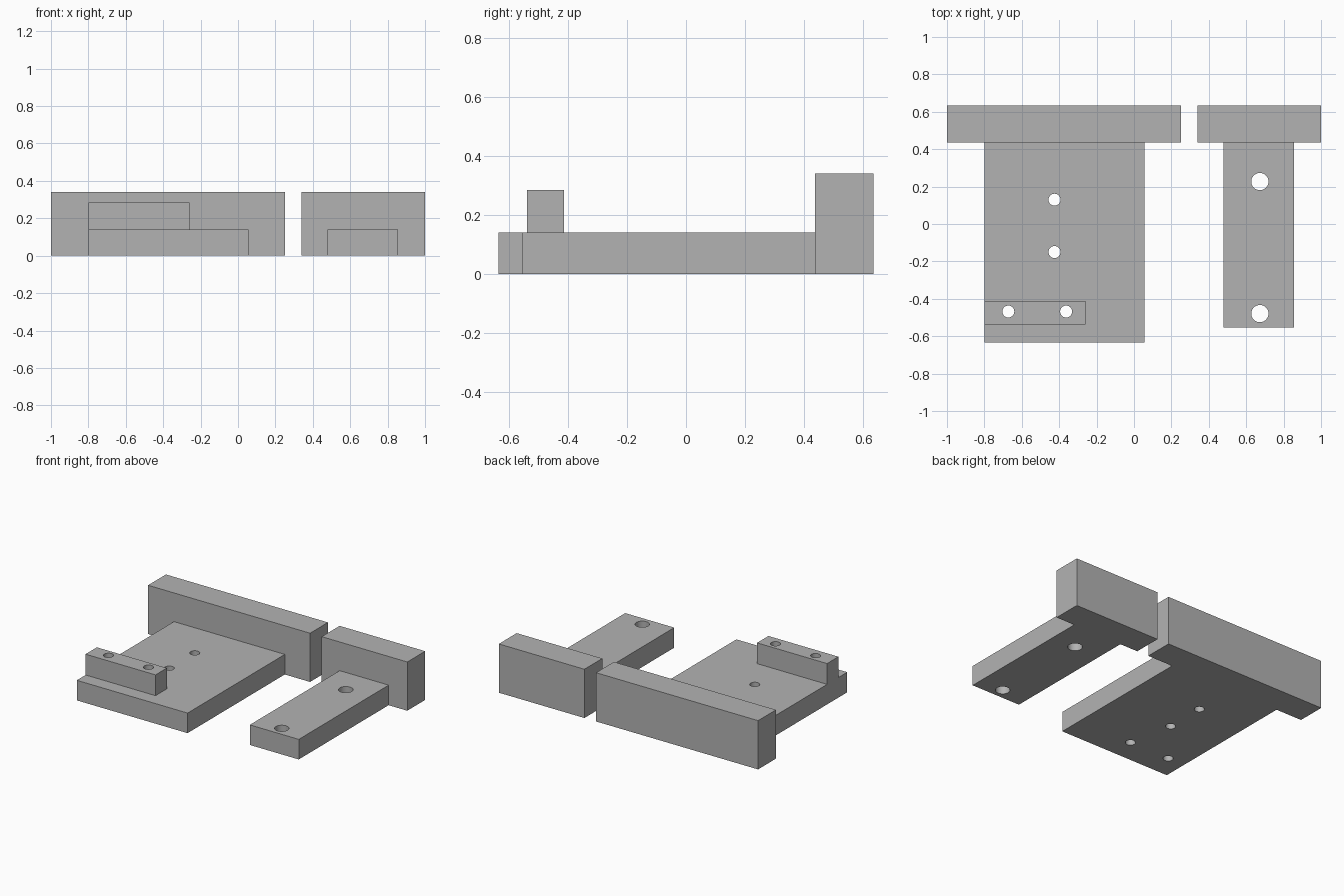
import bpy
import math

cube = bpy.data.objects.get("Cube")
if cube:
    bpy.data.objects.remove(cube, do_unlink=True)

# Single grey finish
GREY = (0.45, 0.45, 0.45, 1.0)
grey = bpy.data.materials.new("plain_grey")
grey.use_nodes = True
grey.diffuse_color = GREY
grey.node_tree.nodes["Principled BSDF"].inputs["Base Color"].default_value = GREY

WALL_TOP, PLATE_TOP, BLOCK_TOP = 0.34, 0.14, 0.285
BACK, WALL_FRONT = 0.634, 0.437


def box(name, x, y, z):
    """Box spanning the given (low, high) ranges."""
    bpy.ops.mesh.primitive_cube_add(
        size=1, location=[(a + b) / 2 for a, b in (x, y, z)])
    obj = bpy.context.object
    obj.name = name
    obj.scale = [b - a for a, b in (x, y, z)]
    bpy.ops.object.transform_apply(location=False, rotation=False, scale=True)
    obj.data.materials.append(grey)
    return obj


def drill(obj, centres, radius):
    """Cut vertical through holes, then round off their shading."""
    for cx, cy in centres:
        bpy.ops.mesh.primitive_cylinder_add(
            vertices=40, radius=radius, depth=2, location=(cx, cy, 0))
        cutter = bpy.context.object
        cutter.hide_render = True
        cutter.data.materials.append(grey)
        mod = obj.modifiers.new("hole", 'BOOLEAN')
        mod.operation = 'DIFFERENCE'
        mod.solver = 'EXACT'
        mod.object = cutter
        bpy.ops.object.select_all(action='DESELECT')
        obj.select_set(True)
        bpy.context.view_layer.objects.active = obj
        bpy.ops.object.modifier_apply(modifier=mod.name)
        bpy.data.objects.remove(cutter, do_unlink=True)
    bpy.ops.object.shade_smooth_by_angle(angle=math.radians(30))


# Wide bracket: back wall, base plate and a raised block on the plate
box("wide_back_wall", (-1, 0.25), (WALL_FRONT, BACK), (0, WALL_TOP))
wide_plate = box("wide_base_plate", (-0.8, 0.055), (-BACK, WALL_FRONT), (0, PLATE_TOP))
block = box("raised_block", (-0.8, -0.26), (-0.537, -0.412), (PLATE_TOP, BLOCK_TOP))

# Narrow bracket: back wall and base plate
box("narrow_back_wall", (0.34, 1), (WALL_FRONT, BACK), (0, WALL_TOP))
narrow_plate = box("narrow_base_plate", (0.478, 0.856), (-0.553, WALL_FRONT), (0, PLATE_TOP))

# Screw holes, with the block pair running on through the plate
plate_holes = [(-0.425, 0.13), (-0.425, -0.15)]
block_holes = [(-0.672, -0.468), (-0.363, -0.468)]
drill(wide_plate, plate_holes + block_holes, 0.032)
drill(block, block_holes, 0.032)
drill(narrow_plate, [(0.673, 0.227), (0.673, -0.479)], 0.046)
